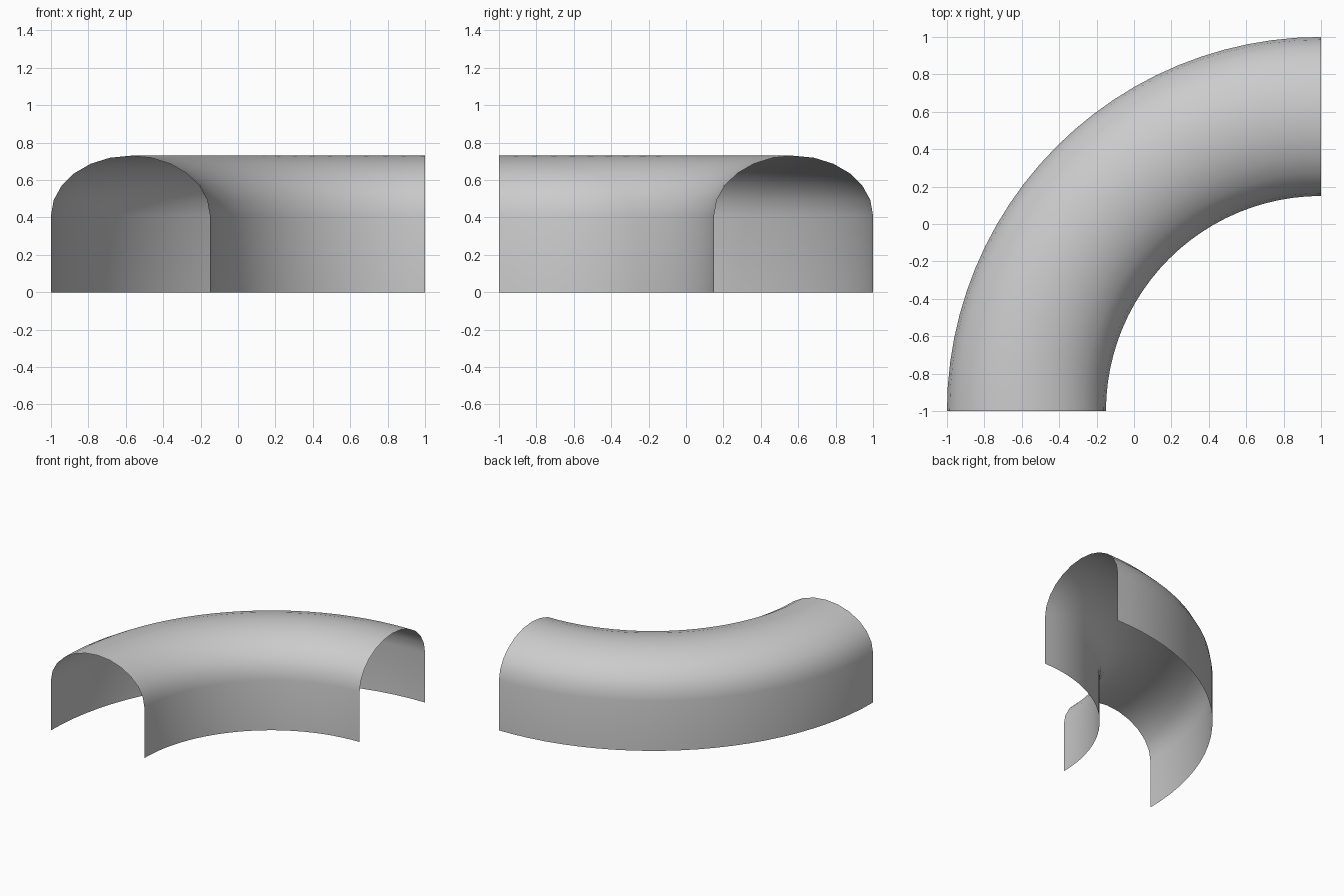
import bpy, bmesh
from math import sin, cos, pi

if "Cube" in bpy.data.objects:
    bpy.data.objects.remove(bpy.data.objects["Cube"], do_unlink=True)

# Plain grey material
grey = bpy.data.materials.new("plain_grey")
grey.use_nodes = True
colour = (0.6, 0.6, 0.6, 1)
grey.diffuse_color = colour
grey.node_tree.nodes["Principled BSDF"].inputs["Base Color"].default_value = colour

# Arch cross-section: straight walls with an elliptical vault, as (radius, height)
MID, HALF, SPRING, RISE = 1.575, 0.425, 0.41, 0.32
VAULT_STEPS, BEND_STEPS = 12, 24
vault = [(MID + HALF * cos(pi * i / VAULT_STEPS), SPRING + RISE * sin(pi * i / VAULT_STEPS))
         for i in range(VAULT_STEPS + 1)]
profile = [(MID + HALF, 0)] + vault + [(MID - HALF, 0)]

# Sweep the open arch through a quarter turn
bm = bmesh.new()
rings = []
for j in range(BEND_STEPS + 1):
    a = pi / 2 + pi / 2 * j / BEND_STEPS
    rings.append([bm.verts.new((1 + r * cos(a), -1 + r * sin(a), z)) for r, z in profile])
for near, far in zip(rings, rings[1:]):
    for i in range(len(profile) - 1):
        bm.faces.new((near[i], far[i], far[i + 1], near[i + 1]))
bm.normal_update()
# Make the outer wall face away from the bend centre
for f in bm.faces:
    f.smooth = True
if max(bm.faces, key=lambda f: f.calc_center_median().z).normal.z < 0:
    bmesh.ops.reverse_faces(bm, faces=bm.faces[:])

mesh = bpy.data.meshes.new("curved_tunnel")
bm.to_mesh(mesh)
bm.free()
mesh.materials.append(grey)
tunnel = bpy.data.objects.new("curved_tunnel", mesh)
bpy.context.collection.objects.link(tunnel)
